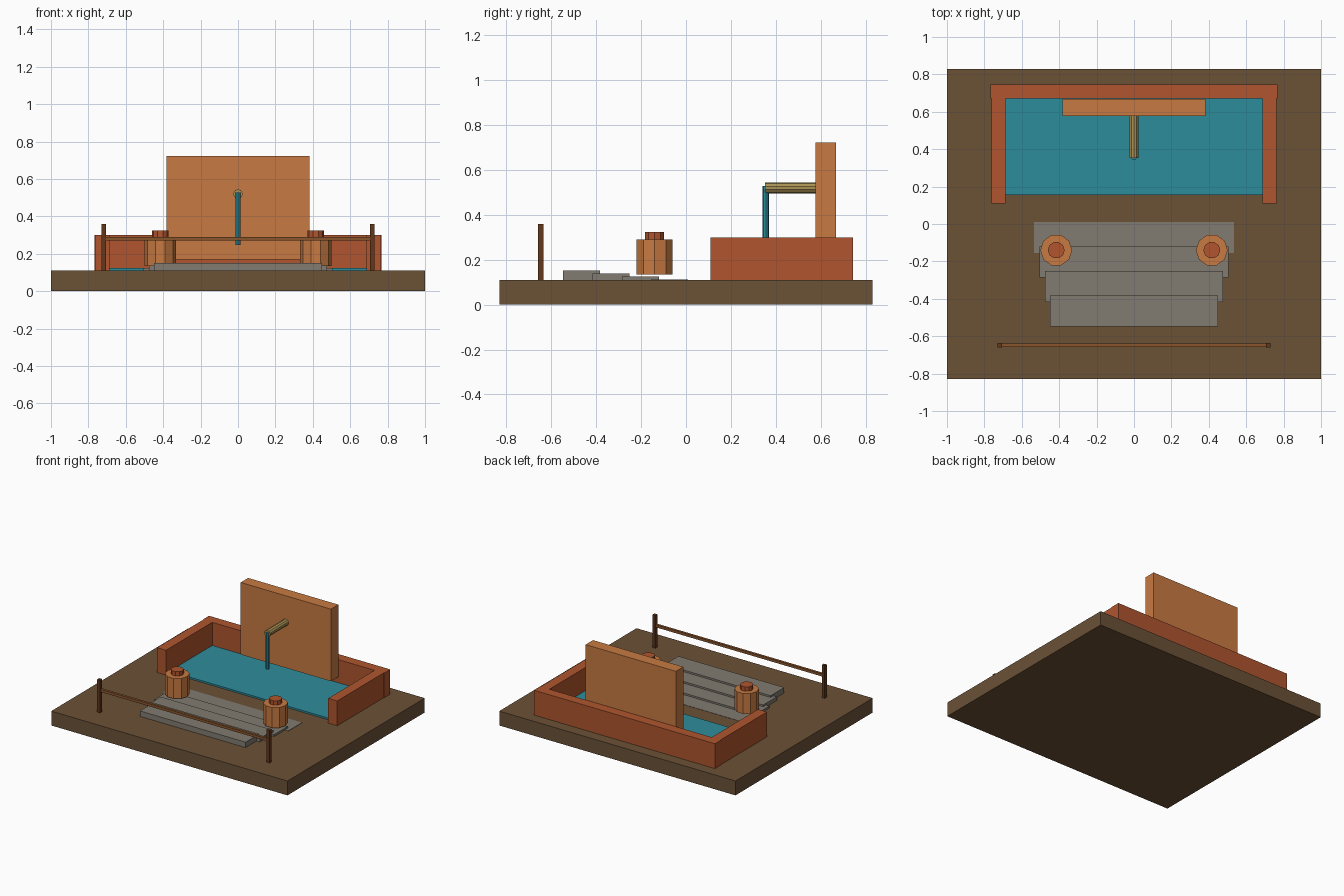
import bpy
import bmesh
from math import pi
from mathutils import Matrix

if "Cube" in bpy.data.objects:
    bpy.data.objects.remove(bpy.data.objects["Cube"])


def material(name, rgb):
    m = bpy.data.materials.new(name)
    m.diffuse_color = (*[(c / 255) ** 2.2 for c in rgb], 1)
    m.use_nodes = True
    m.node_tree.nodes["Principled BSDF"].inputs["Base Color"].default_value = m.diffuse_color
    return m


EARTH = material("earth", (106, 82, 57))
BRICK = material("brick", (174, 86, 50))
CLAY = material("clay", (198, 121, 68))
WATER = material("water", (49, 139, 155))
STONE = material("stone", (128, 122, 112))
BAMBOO = material("bamboo", (170, 145, 85))
POST = material("post_wood", (98, 58, 34))
RAIL = material("rail_wood", (135, 85, 48))


def add_object(name, bm, mat):
    mesh = bpy.data.meshes.new(name)
    bm.to_mesh(mesh)
    bm.free()
    mesh.materials.append(mat)
    ob = bpy.data.objects.new(name, mesh)
    bpy.context.collection.objects.link(ob)
    return ob


def box(name, mat, x, y, z):
    """Box from (min, max) ranges on each axis."""
    bm = bmesh.new()
    bmesh.ops.create_cube(bm, size=1)
    bmesh.ops.scale(bm, vec=[r[1] - r[0] for r in (x, y, z)], verts=bm.verts)
    ob = add_object(name, bm, mat)
    ob.location = [(r[0] + r[1]) / 2 for r in (x, y, z)]
    return ob


def cylinder(name, mat, centre, radius, length, sides, rot=None):
    bm = bmesh.new()
    bmesh.ops.create_cone(bm, cap_ends=True, segments=sides, radius1=radius,
                          radius2=radius, depth=length,
                          matrix=rot or Matrix.Identity(4))
    ob = add_object(name, bm, mat)
    ob.location = centre
    return ob


# Ground slab
box("ground_slab", EARTH, (-1, 1), (-0.83, 0.83), (0, 0.11))

# Basin: water, back wall and tall spout wall
box("water", WATER, (-0.69, 0.69), (0.155, 0.675), (0.095, 0.123))
box("basin_back_wall", BRICK, (-0.767, 0.767), (0.67, 0.745), (0.105, 0.30))
box("spout_wall", CLAY, (-0.382, 0.382), (0.578, 0.668), (0.17, 0.722))

# Spout pipe and falling stream
cylinder("spout_pipe", BAMBOO, (0, 0.468, 0.52), 0.025, 0.23, 10,
         Matrix.Rotation(pi / 2, 4, 'X'))
cylinder("water_stream", WATER, (0, 0.356, 0.388), 0.014, 0.28, 8)

# Shallow stone steps, narrowing and rising to the front
for i in range(4):
    half = 0.535 - 0.029 * i
    y = -0.155 - 0.131 * i
    top = 0.112 + 0.0132 * i
    box(f"step_{i + 1}", STONE, (-half, half), (y, y + 0.165), (top - 0.042, top))

# Paired parts: basin sides, lidded pots, fence posts
for s, side in ((-1, "left"), (1, "right")):
    box(f"basin_wall_{side}", BRICK, sorted((s * 0.687, s * 0.763)),
        (0.11, 0.68), (0.105, 0.30))
    turn = Matrix.Rotation(pi / 2, 4, 'Z')
    cylinder(f"pot_{side}", CLAY, (s * 0.416, -0.14, 0.2125), 0.085, 0.155, 10, turn)
    cylinder(f"pot_lid_{side}", BRICK, (s * 0.416, -0.14, 0.306), 0.045, 0.036, 10, turn)
    box(f"fence_post_{side}", POST, sorted((s * 0.705, s * 0.73)),
        (-0.66, -0.635), (0.108, 0.36))

# Fence rail
box("fence_rail", RAIL, (-0.71, 0.71), (-0.657, -0.638), (0.27, 0.29))
